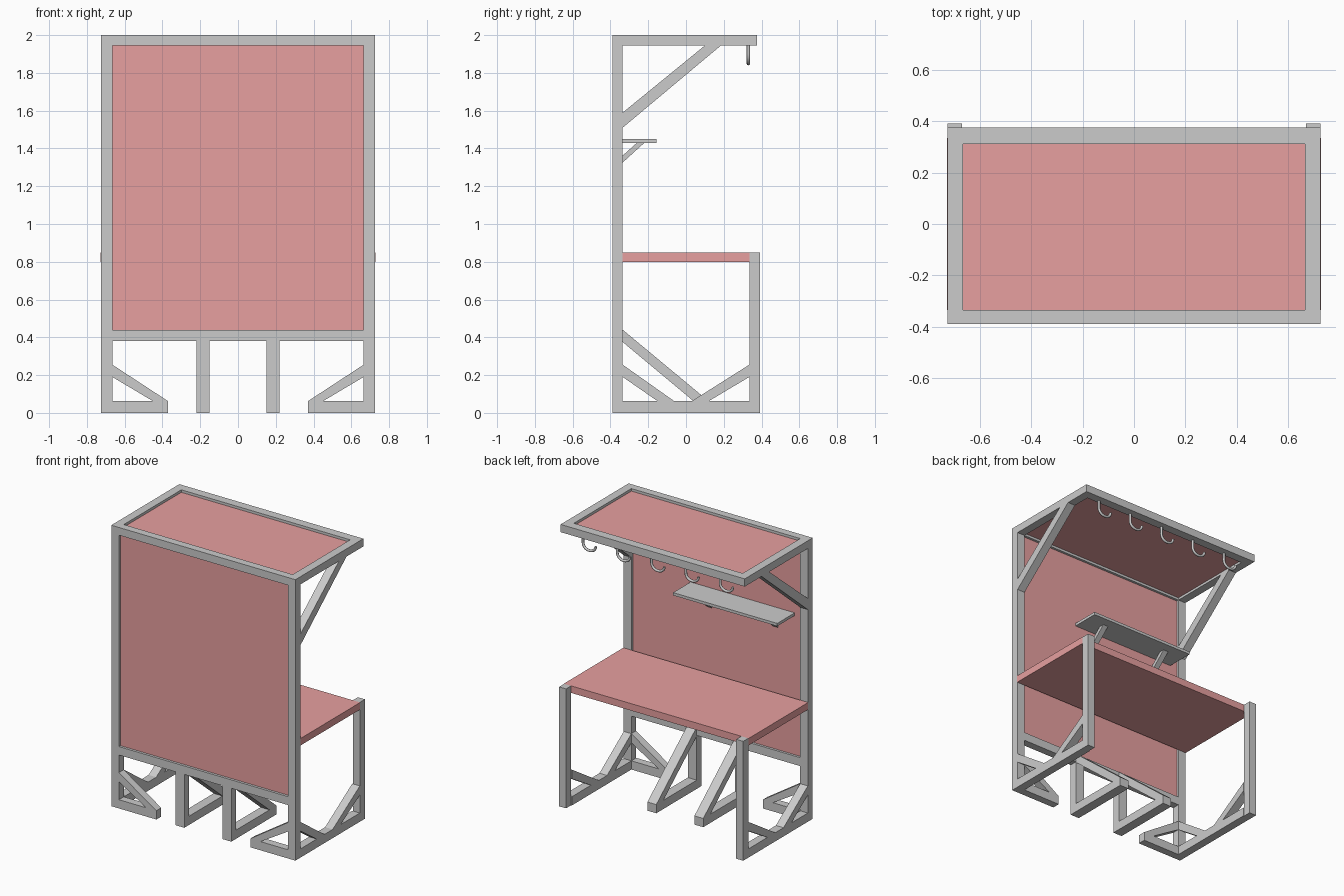
import bpy, bmesh
from mathutils import Vector

if "Cube" in bpy.data.objects:
    bpy.data.objects.remove(bpy.data.objects["Cube"])

red = bpy.data.materials.new("red_board")
red.diffuse_color = (0.8, 0.35, 0.35, 1)
red.use_nodes = True
red.node_tree.nodes["Principled BSDF"].inputs["Base Color"].default_value = red.diffuse_color


def prism(name, pts, lo, hi, axis="x", mirror=False, mat=None):
    """Extrude a profile: (y, z) points along x, or (x, z) points along y."""
    bm = bmesh.new()
    place = (lambda a, b: (lo, a, b)) if axis == "x" else (lambda a, b: (a, lo, b))
    face = bm.faces.new([bm.verts.new(place(a, b)) for a, b in pts])
    ext = bmesh.ops.extrude_face_region(bm, geom=[face])
    step = Vector((hi - lo, 0, 0)) if axis == "x" else Vector((0, hi - lo, 0))
    bmesh.ops.translate(bm, vec=step,
                        verts=[v for v in ext["geom"] if isinstance(v, bmesh.types.BMVert)])
    bmesh.ops.recalc_face_normals(bm, faces=bm.faces)
    me = bpy.data.meshes.new(name)
    bm.to_mesh(me)
    bm.free()
    ob = bpy.data.objects.new(name, me)
    bpy.context.collection.objects.link(ob)
    if mirror:
        ob.modifiers.new("mirror", "MIRROR")
    if mat:
        me.materials.append(mat)
    return ob


def box(name, x, y, z, mirror=False, mat=None):
    pts = [(y[0], z[0]), (y[1], z[0]), (y[1], z[1]), (y[0], z[1])]
    return prism(name, pts, x[0], x[1], "x", mirror, mat)


W, I = 0.725, 0.665          # outer and inner half width of the frame
F, FI = -0.39, -0.335        # front frame outer and inner y
SIDE = (I, W)

# Upright frame
box("tall_post", SIDE, (F, FI), (0, 2), True)
box("top_front_rail", (-I, I), (F, FI), (1.945, 2))
box("lower_front_rail", (-I, I), (F, FI), (0.38, 0.44))
box("wall_panel", (-I, I), (-0.372, -0.352), (0.44, 1.945), mat=red)

# Canopy
box("canopy_side_rail", SIDE, (FI, 0.375), (1.945, 2), True)
box("canopy_back_rail", (-I, I), (0.312, 0.375), (1.945, 2))
box("canopy_panel", (-I, I), (FI, 0.312), (1.962, 1.982), mat=red)
prism("canopy_brace", [(FI, 1.51), (0.185, 1.945), (0.10, 1.945), (FI, 1.59)], *SIDE, mirror=True)

# Table
box("table_top", (-0.728, 0.728), (FI, 0.335), (0.80, 0.85), mat=red)
box("table_post", (0.67, W), (0.335, 0.392), (0, 0.85), True)
box("side_foot_rail", SIDE, (FI, 0.335), (0, 0.062), True)
prism("side_front_brace", [(FI, 0.19), (-0.15, 0.062), (-0.062, 0.062), (FI, 0.255)],
      *SIDE, mirror=True)
prism("side_back_brace", [(0.335, 0.19), (0.12, 0.062), (0.03, 0.062), (0.335, 0.255)],
      *SIDE, mirror=True)

# Inward feet on the tall posts
box("inward_foot", (0.37, I), (F, FI), (0, 0.062), True)
prism("inward_brace", [(I, 0.19), (0.45, 0.062), (0.37, 0.062), (I, 0.255)],
      F, FI, "y", mirror=True)

# Middle supports
MID = (0.15, 0.22)
box("middle_post", MID, (F, FI), (0, 0.38), True)
box("middle_foot", MID, (FI, 0.12), (0, 0.062), True)
prism("middle_brace", [(FI, 0.375), (0.04, 0.062), (0.12, 0.062), (FI, 0.44)], *MID, mirror=True)

# Small shelf on two brackets
box("shelf", (-0.61, 0.21), (-0.352, -0.155), (1.43, 1.45))
for i, x in enumerate((-0.46, 0.06)):
    prism(f"shelf_bracket_{i + 1}", [(-0.352, 1.31), (-0.22, 1.43), (-0.26, 1.43), (-0.352, 1.347)],
          x - 0.02, x + 0.02)

# Row of hanging hooks
for i in range(5):
    x = 0.58 - 0.27 * i
    cu = bpy.data.curves.new(f"hook_{i + 1}", "CURVE")
    cu.dimensions = "3D"
    cu.bevel_depth = 0.009
    cu.bevel_resolution = 2
    cu.resolution_u = 6
    cu.use_fill_caps = True
    sp = cu.splines.new("BEZIER")
    path = [((0, 1.95), (0, 1.975), (0, 1.925)), ((0, 1.895), (0, 1.91), (0, 1.868)),
            ((-0.05, 1.849), (-0.022, 1.849), (-0.078, 1.849)),
            ((-0.1, 1.89), (-0.1, 1.866), (-0.1, 1.905))]
    sp.bezier_points.add(len(path) - 1)
    for bp, (co, left, right) in zip(sp.bezier_points, path):
        bp.co = (x + co[0], 0.33, co[1])
        bp.handle_left = (x + left[0], 0.33, left[1])
        bp.handle_right = (x + right[0], 0.33, right[1])
    bpy.context.collection.objects.link(bpy.data.objects.new(f"hook_{i + 1}", cu))
